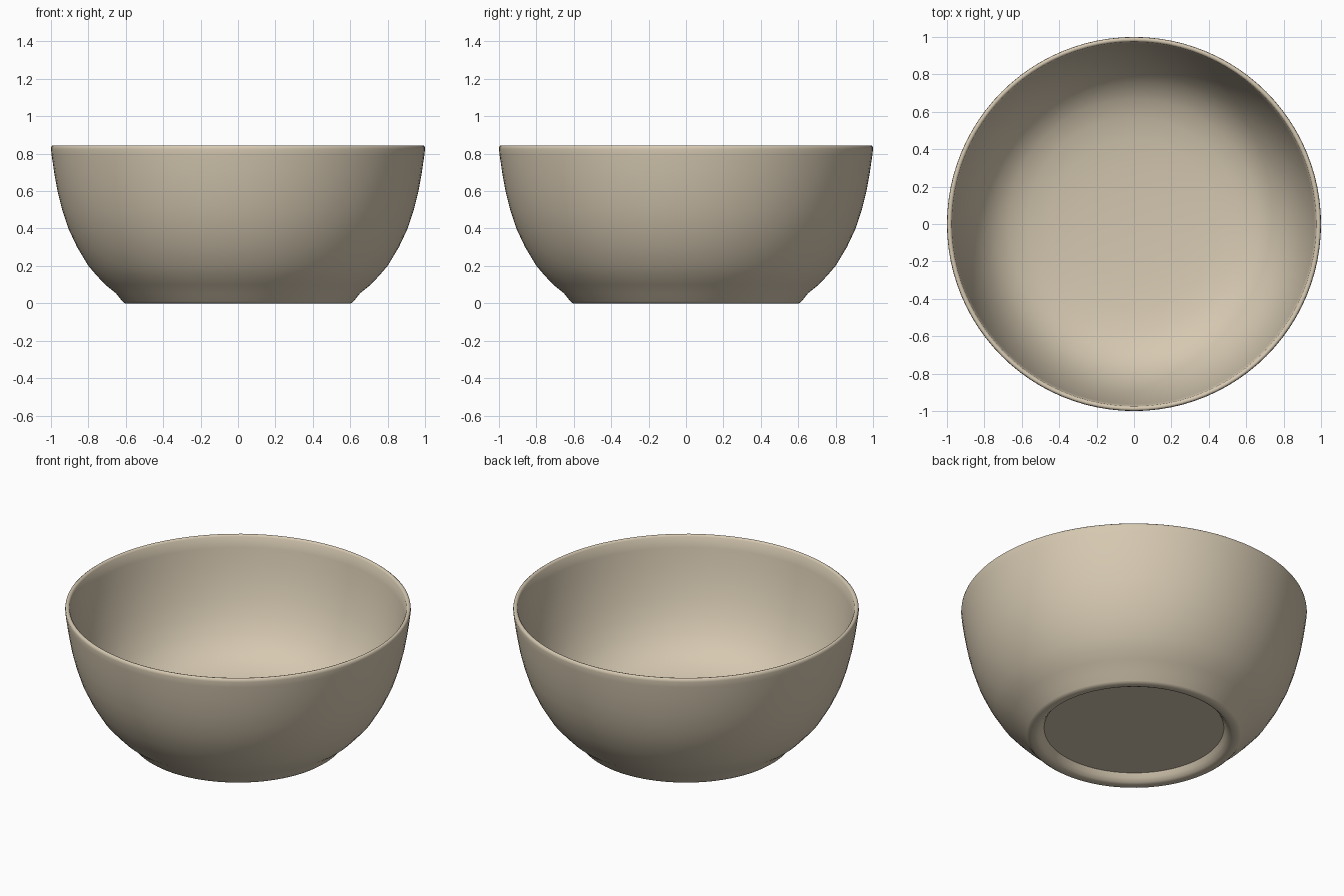
import bpy
import bmesh
import math

cube = bpy.data.objects.get("Cube")
if cube:
    bpy.data.objects.remove(cube, do_unlink=True)

# Glazed clay colour
clay = bpy.data.materials.new("beige_ceramic")
clay.use_nodes = True
colour = (0.67, 0.58, 0.44, 1.0)
clay.diffuse_color = colour
clay.node_tree.nodes["Principled BSDF"].inputs["Base Color"].default_value = colour

# Half section (radius, height) from the recessed base round to the inner floor
base = [(0, 0.05), (0.52, 0.05)]
foot = [(0.535, 0.025), (0.553, 0.006), (0.57, 0), (0.605, 0), (0.618, 0.01), (0.652, 0.053)]
outer_wall = [(0.71, 0.10), (0.757, 0.15), (0.80, 0.20), (0.86, 0.30), (0.907, 0.40),
              (0.94, 0.50), (0.965, 0.60), (0.983, 0.70), (0.996, 0.79)]
rim = [(1.0, 0.825), (0.998, 0.839), (0.99, 0.845), (0.98, 0.843), (0.974, 0.835)]
inner_wall = [(0.964, 0.77), (0.95, 0.68), (0.928, 0.58), (0.90, 0.48), (0.862, 0.38),
              (0.812, 0.29), (0.75, 0.215), (0.67, 0.16)]
floor = [(0.57, 0.125), (0.45, 0.105), (0.30, 0.093), (0.15, 0.087), (0, 0.085)]
profile = base + foot + outer_wall + rim + inner_wall + floor

# Revolve the section into a closed bowl
bm = bmesh.new()
verts = [bm.verts.new((r, 0, z)) for r, z in profile]
edges = [bm.edges.new(pair) for pair in zip(verts, verts[1:])]
bmesh.ops.spin(bm, geom=verts + edges, cent=(0, 0, 0), axis=(0, 0, 1),
               angle=math.tau, steps=96, use_merge=True)
bmesh.ops.remove_doubles(bm, verts=bm.verts[:], dist=0.0001)
bmesh.ops.recalc_face_normals(bm, faces=bm.faces[:])
mesh = bpy.data.meshes.new("bowl")
bm.to_mesh(mesh)
bm.free()
mesh.materials.append(clay)

bowl = bpy.data.objects.new("bowl", mesh)
bpy.context.collection.objects.link(bowl)
bpy.ops.object.select_all(action="DESELECT")
bowl.select_set(True)
bpy.context.view_layer.objects.active = bowl
bpy.ops.object.shade_smooth_by_angle(angle=math.radians(50))
